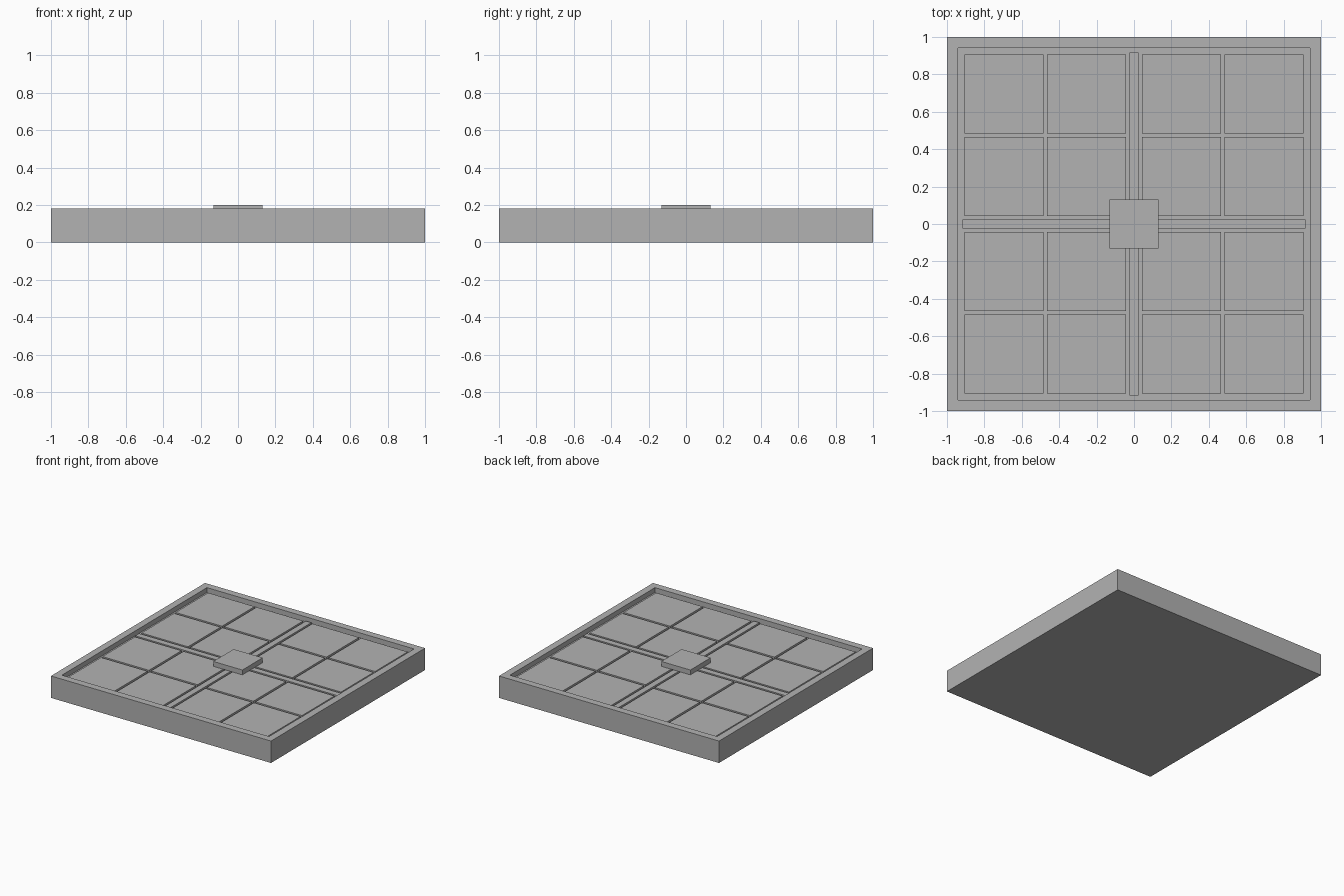
import bpy, bmesh

if "Cube" in bpy.data.objects:
    bpy.data.objects.remove(bpy.data.objects["Cube"])

# One flat grey for the whole model
grey = bpy.data.materials.new("plain grey")
grey.diffuse_color = (0.448, 0.448, 0.448, 1)
grey.use_nodes = True
grey.node_tree.nodes["Principled BSDF"].inputs["Base Color"].default_value = grey.diffuse_color

FLOOR, TILE_TOP, RIM_TOP = 0.14, 0.16, 0.18
INNER = 0.917


def finish(name, bm):
    mesh = bpy.data.meshes.new(name)
    bm.to_mesh(mesh)
    bm.free()
    mesh.materials.append(grey)
    obj = bpy.data.objects.new(name, mesh)
    bpy.context.collection.objects.link(obj)
    return obj


def box(name, x0, x1, y0, y1, z0, z1):
    bm = bmesh.new()
    bmesh.ops.create_cube(bm, size=1)
    for v in bm.verts:
        v.co.x = x1 if v.co.x > 0 else x0
        v.co.y = y1 if v.co.y > 0 else y0
        v.co.z = z1 if v.co.z > 0 else z0
    return finish(name, bm)


# Tray: slab with an inset, sunken top that leaves a raised rim
bm = bmesh.new()
bmesh.ops.create_cube(bm, size=2)
for v in bm.verts:
    v.co.z = RIM_TOP if v.co.z > 0 else 0
top = max(bm.faces, key=lambda f: f.calc_center_median().z)
bmesh.ops.inset_region(bm, faces=[top], thickness=1 - INNER)
well = bmesh.ops.extrude_discrete_faces(bm, faces=[top])["faces"][0]
for v in well.verts:
    v.co.z = FLOOR
bmesh.ops.recalc_face_normals(bm, faces=bm.faces)
finish("tray", bm)

# Tiles: four by four grid with narrow grooves between
spans = [(-0.907, -0.484), (-0.465, -0.042), (0.042, 0.465), (0.484, 0.907)]
for i, (x0, x1) in enumerate(spans):
    for j, (y0, y1) in enumerate(spans):
        box(f"tile_{i + 1}_{j + 1}", x0, x1, y0, y1, FLOOR, TILE_TOP)

# Divider cross: one long bar and two half bars meeting it
W = 0.025
box("divider_long", -W, W, -INNER, INNER, FLOOR, TILE_TOP)
box("divider_left", -INNER, -W, -W, W, FLOOR, TILE_TOP)
box("divider_right", W, INNER, -W, W, FLOOR, TILE_TOP)

# Square plate over the crossing
P = 0.132
box("centre_plate", -P, P, -P, P, TILE_TOP, 0.2)
